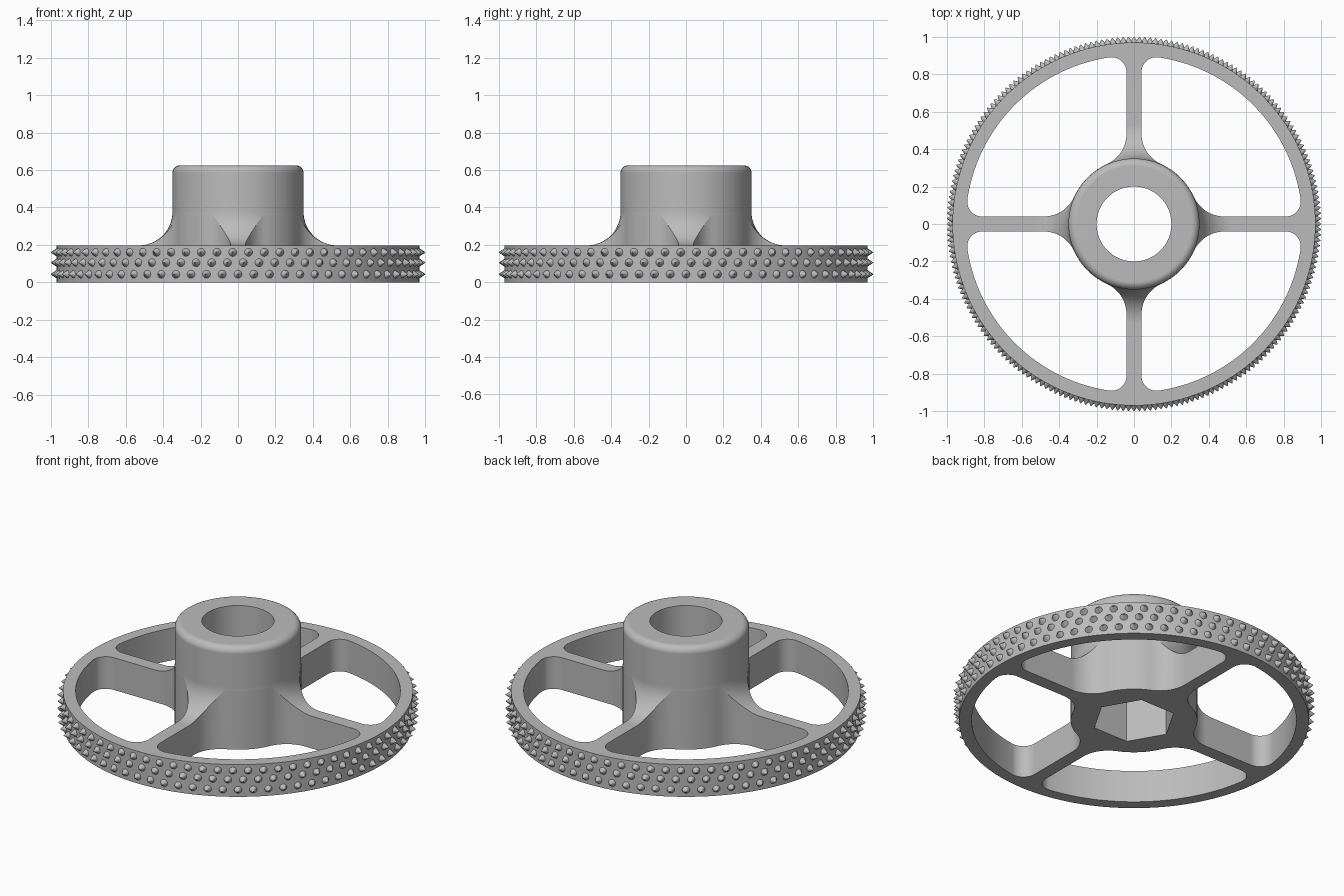
import bpy, bmesh
from math import sin, cos, atan2, hypot, sqrt, pi, radians
from mathutils import Matrix, Vector

if "Cube" in bpy.data.objects:
    bpy.data.objects.remove(bpy.data.objects["Cube"], do_unlink=True)

# Main dimensions
RIM_OUT, RIM_IN, RIM_H = 0.97, 0.9, 0.197
HUB_R, HUB_H, BORE_R, HUB_ROUND = 0.35, 0.625, 0.2, 0.04
SPOKE_HALF, FILLET, CORNER = 0.04, 0.18, 0.08
SOCKET_DEPTH = 0.3
SEGMENTS = 144

grey = bpy.data.materials.new("grey plastic")
grey.use_nodes = True
grey.diffuse_color = (0.5, 0.5, 0.5, 1)
grey.node_tree.nodes["Principled BSDF"].inputs["Base Color"].default_value = (0.5, 0.5, 0.5, 1)


def arc(cx, cy, r, a0, a1, n):
    angles = [a0 + (a1 - a0) * i / n for i in range(n + 1)]
    return [(cx + r * cos(a), cy + r * sin(a)) for a in angles]


def make_object(name, bm):
    bmesh.ops.recalc_face_normals(bm, faces=bm.faces)
    mesh = bpy.data.meshes.new(name)
    bm.to_mesh(mesh)
    bm.free()
    mesh.materials.append(grey)
    obj = bpy.data.objects.new(name, mesh)
    bpy.context.collection.objects.link(obj)
    return obj


def activate(obj):
    bpy.ops.object.select_all(action='DESELECT')
    obj.select_set(True)
    bpy.context.view_layer.objects.active = obj


def lathe(name, profile, steps):
    bm = bmesh.new()
    rings = []
    for i in range(steps):
        a = 2 * pi * i / steps
        rings.append([bm.verts.new((r * cos(a), r * sin(a), z)) for r, z in profile])
    for i in range(steps):
        here, after = rings[i], rings[(i + 1) % steps]
        for j in range(len(profile)):
            k = (j + 1) % len(profile)
            bm.faces.new((here[j], after[j], after[k], here[k]))
    return make_object(name, bm)


def add_prism(bm, outline, z0, z1):
    low = [bm.verts.new((x, y, z0)) for x, y in outline]
    high = [bm.verts.new((x, y, z1)) for x, y in outline]
    bm.faces.new(low[::-1])
    bm.faces.new(high)
    for i in range(len(low)):
        k = (i + 1) % len(low)
        bm.faces.new((low[i], low[k], high[k], high[i]))


def cut(target, cutter):
    cutter.hide_render = True
    mod = target.modifiers.new("cut", 'BOOLEAN')
    mod.operation, mod.solver, mod.object = 'DIFFERENCE', 'EXACT', cutter
    activate(target)
    bpy.ops.object.modifier_apply(modifier=mod.name)
    bpy.data.objects.remove(cutter, do_unlink=True)


# Hub, fillet and rim turned as one solid ring
profile = [(BORE_R, 0), (RIM_OUT, 0), (RIM_OUT, RIM_H)]
profile += arc(HUB_R + FILLET, RIM_H + FILLET, FILLET, -pi / 2, -pi, 16)
profile += arc(HUB_R - HUB_ROUND, HUB_H - HUB_ROUND, HUB_ROUND, 0, pi / 2, 8)
profile += [(BORE_R, HUB_H)]
wheel = lathe("wheel_body", profile, SEGMENTS)

# Four rounded windows that leave the spokes
hub_edge = HUB_R + 0.001
fx, fy = sqrt((hub_edge + FILLET) ** 2 - (SPOKE_HALF + FILLET) ** 2), SPOKE_HALF + FILLET
cx, cy = sqrt((RIM_IN - CORNER) ** 2 - (SPOKE_HALF + CORNER) ** 2), SPOKE_HALF + CORNER
hub_angle, rim_angle = atan2(fy, fx), atan2(cy, cx)
half = arc(fx, fy, FILLET, hub_angle - pi, -pi / 2, 14)
half += arc(cx, cy, CORNER, -pi / 2, rim_angle, 12)
half += arc(0, 0, RIM_IN, rim_angle, pi / 4, 20)[1:]
outline = half + [(y, x) for x, y in half[-2::-1]]
outline += arc(0, 0, hub_edge, pi / 2 - hub_angle, hub_angle, 16)[1:-1]
bm = bmesh.new()
for q in range(4):
    c, s = round(cos(q * pi / 2)), round(sin(q * pi / 2))
    add_prism(bm, [(c * x - s * y, s * x + c * y) for x, y in outline], -0.1, 0.5)
cut(wheel, make_object("window_cutter", bm))

# Hexagonal socket in the underside of the hub
bm = bmesh.new()
hex_r = (BORE_R + 0.002) / cos(pi / 6)
add_prism(bm, arc(0, 0, hex_r, 0, 2 * pi, 6)[:-1], -0.1, SOCKET_DEPTH)
cut(wheel, make_object("socket_cutter", bm))

activate(wheel)
bpy.ops.object.shade_smooth_by_angle(angle=radians(30))
weighted = wheel.modifiers.new("even shading", 'WEIGHTED_NORMAL')
weighted.keep_sharp = True

# Three staggered rows of pointed grip studs around the rim
STUDS, STUD_R, STUD_H = 72, 0.023, 0.032
bm = bmesh.new()
for row, z in enumerate((0.043, 0.105, 0.16)):
    for i in range(STUDS):
        a = 2 * pi * (i + row / 3) / STUDS
        out = Vector((cos(a), sin(a), 0))
        place = Matrix.Translation(out * (1 - STUD_H / 2) + Vector((0, 0, z)))
        turn = out.to_track_quat('Z', 'Y').to_matrix().to_4x4()
        bmesh.ops.create_cone(bm, cap_ends=False, segments=12, radius1=STUD_R,
                              radius2=0.002, depth=STUD_H, matrix=place @ turn)
studs = make_object("grip_studs", bm)
activate(studs)
bpy.ops.object.shade_smooth()
